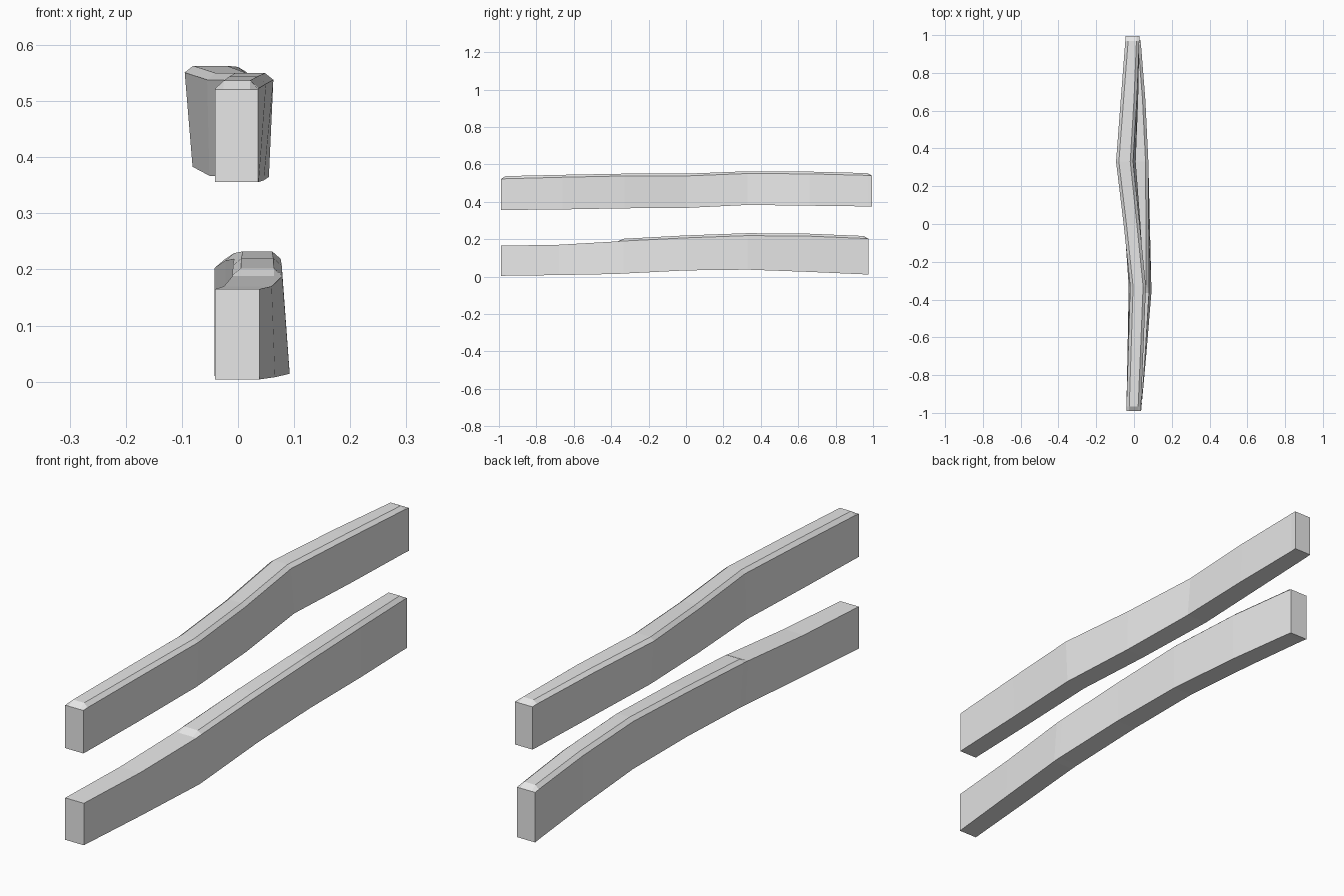
import bpy, bmesh

wood = bpy.data.materials.new("plain grey")
wood.diffuse_color = (0.8, 0.8, 0.8, 1)

INSET = 0.015  # width of the worn bevel along the top edges


def rail(name, stations):
    """Loft a six-sided section; station = y, left, right, bottom, shoulder, bevel height, foot shift."""
    bm = bmesh.new()
    rings = []
    for y, xl, xr, zb, zs, h, foot in stations:
        pts = [(xl + foot, zb), (xr + foot, zb), (xr, zs),
               (xr - INSET, zs + h), (xl + INSET, zs + h), (xl, zs)]
        rings.append([bm.verts.new((x, y, z)) for x, z in pts])
    for a, b in zip(rings, rings[1:]):
        for i in range(6):
            j = (i + 1) % 6
            bm.faces.new((a[i], a[j], b[j], b[i]))
    bm.faces.new(rings[0])
    bm.faces.new(rings[-1])
    bmesh.ops.recalc_face_normals(bm, faces=bm.faces)
    mesh = bpy.data.meshes.new(name)
    bm.to_mesh(mesh)
    bm.free()
    mesh.materials.append(wood)
    bpy.context.collection.objects.link(bpy.data.objects.new(name, mesh))


# Lower rail: flat worn front end, bevelled from the step backwards
rail("lower_rail", [
    (-0.99, -0.041, 0.038, 0.004, 0.165, 0, 0),
    (-0.68, -0.025, 0.060, 0.008, 0.170, 0, 0.006),
    (-0.365, -0.010, 0.079, 0.014, 0.188, 0, 0.013),
    (-0.335, -0.010, 0.079, 0.016, 0.190, 0.012, 0.013),
    (0.00, -0.009, 0.078, 0.033, 0.207, 0.013, 0.006),
    (0.33, -0.007, 0.076, 0.037, 0.219, 0.013, 0),
    (0.66, -0.022, 0.060, 0.025, 0.216, 0.013, 0),
    (0.95, -0.040, 0.037, 0.012, 0.204, 0.013, 0),
    (0.975, -0.042, 0.035, 0.010, 0.202, 0, 0),
])

# Upper rail: bevelled along its whole length
rail("upper_rail", [
    (-0.99, -0.041, 0.036, 0.356, 0.521, 0, 0),
    (-0.965, -0.040, 0.037, 0.356, 0.523, 0.014, 0),
    (-0.66, -0.030, 0.050, 0.359, 0.531, 0.013, -0.004),
    (-0.33, -0.020, 0.063, 0.365, 0.538, 0.012, -0.008),
    (0.00, -0.055, 0.030, 0.367, 0.538, 0.012, 0.004),
    (0.33, -0.095, -0.005, 0.383, 0.551, 0.012, 0.014),
    (0.66, -0.070, 0.015, 0.379, 0.549, 0.012, 0.007),
    (0.97, -0.046, 0.028, 0.375, 0.541, 0.012, 0),
    (0.995, -0.044, 0.030, 0.375, 0.539, 0, 0),
])
